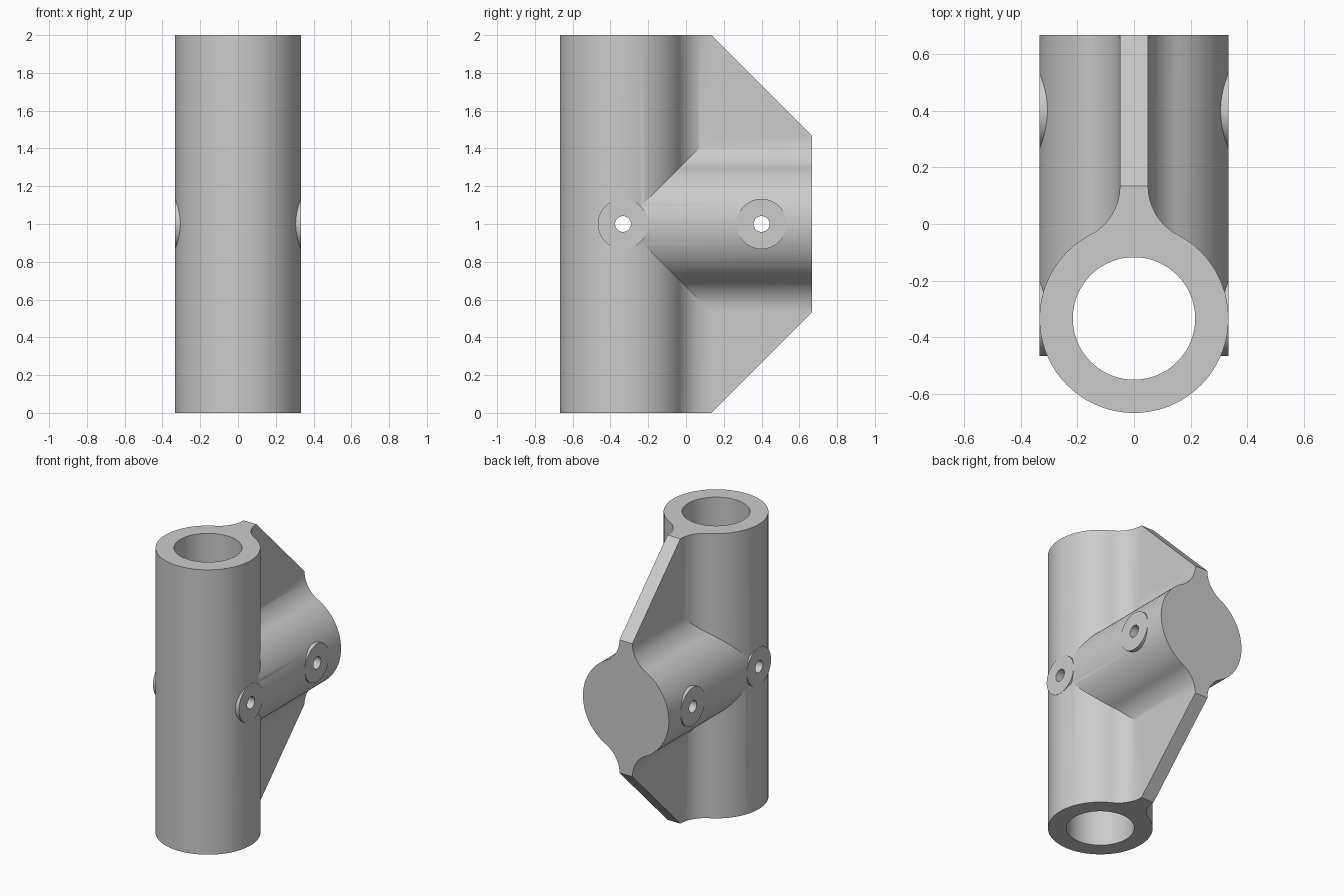
import bpy, bmesh
from math import sin, cos, pi, atan2, radians
from mathutils import Matrix, Vector

cube = bpy.data.objects.get("Cube")
if cube:
    bpy.data.objects.remove(cube, do_unlink=True)

R = 1 / 3          # outer radius of both tubes
BORE = 0.216       # inner radius
WEB = 0.05         # half thickness of the gusset
STEM = 0.4667      # distance from tube axis to the end of the fillet
AXIS_Y = -R        # upright tube axis
MID = 1.0          # height of the side tube axis
STEPS = 24

grey = bpy.data.materials.new("light_grey")
grey.use_nodes = True
colour = (0.6, 0.6, 0.6, 1)
grey.diffuse_color = colour
grey.node_tree.nodes["Principled BSDF"].inputs["Base Color"].default_value = colour


def prism(name, outline, depth, matrix):
    """Extrude a closed 2D outline along local z and place it."""
    bm = bmesh.new()
    face = bm.faces.new([bm.verts.new((u, v, 0)) for u, v in outline])
    grown = bmesh.ops.extrude_face_region(bm, geom=[face])["geom"]
    verts = [g for g in grown if isinstance(g, bmesh.types.BMVert)]
    bmesh.ops.translate(bm, verts=verts, vec=(0, 0, depth))
    bmesh.ops.recalc_face_normals(bm, faces=bm.faces)
    bm.transform(matrix)
    mesh = bpy.data.meshes.new(name)
    bm.to_mesh(mesh)
    bm.free()
    mesh.materials.append(grey)
    obj = bpy.data.objects.new(name, mesh)
    bpy.context.collection.objects.link(obj)
    return obj


def circle(radius, count):
    return [(radius * cos(2 * pi * i / count), radius * sin(2 * pi * i / count))
            for i in range(count)]


def filleted_half():
    """Half circle blending through two fillets into a stem, right to left."""
    r = (STEM ** 2 + WEB ** 2 - R ** 2) / (2 * (R - WEB))
    a = atan2(STEM, WEB + r)
    arc = [(R * cos(a * i / STEPS), R * sin(a * i / STEPS)) for i in range(STEPS)]
    for i in range(STEPS + 1):
        t = pi + a * (1 - i / STEPS)
        arc.append((WEB + r + r * cos(t), STEM + r * sin(t)))
    return arc + [(-u, v) for u, v in reversed(arc)]


def combine(target, tool, operation):
    mod = target.modifiers.new(operation.lower(), "BOOLEAN")
    mod.operation, mod.solver, mod.object = operation, "EXACT", tool
    bpy.context.view_layer.objects.active = target
    bpy.ops.object.modifier_apply(modifier=mod.name)
    bpy.data.objects.remove(tool, do_unlink=True)


def frame(x_axis, y_axis, z_axis, origin):
    m = Matrix((x_axis, y_axis, z_axis)).transposed().to_4x4()
    m.translation = Vector(origin)
    return m


X, Y, Z = Vector((1, 0, 0)), Vector((0, 1, 0)), Vector((0, 0, 1))
half = filleted_half()

# Upright tube with its fillet towards the back
lower = [(R * cos(pi + pi * i / 48), R * sin(pi + pi * i / 48)) for i in range(48)]
body = prism("pipe_tee", half + lower, 2, frame(X, Y, Z, (0, AXIS_Y, 0)))

# Side tube with fillets above and below
both = half[:-1] + [half[-1]] + [(-u, -v) for u, v in half]
outline = [p for i, p in enumerate(both) if (Vector(p) - Vector(both[i - 1])).length > 1e-5]
side = prism("side_tube", outline, 1, frame(X, Z, Y, (0, AXIS_Y, MID)))
combine(body, side, "UNION")

# Gusset plate joining the two tubes
end = AXIS_Y + STEM
gusset = [(-0.08, 0), (end, 0), (2 * R, MID - STEM), (2 * R, MID + STEM), (end, 2), (-0.08, 2)]
combine(body, prism("gusset", gusset, 2 * WEB, frame(Y, Z, X, (-WEB, 0, 0))), "UNION")

# Flat screw bosses on both flanks
hole_places = (AXIS_Y, 0.4)
for y in hole_places:
    boss = prism("boss", circle(0.133, 64), 0.668, frame(Y, Z, X, (-0.334, y, MID)))
    combine(body, boss, "UNION")

# Pipe bores and screw holes
combine(body, prism("upright_bore", circle(BORE, 96), 2.2, frame(X, Y, Z, (0, AXIS_Y, -0.1))), "DIFFERENCE")
combine(body, prism("side_bore", circle(BORE, 96), 1, frame(X, Z, Y, (0, -0.25, MID))), "DIFFERENCE")
for y in hole_places:
    hole = prism("hole", circle(0.042, 32), 1, frame(Y, Z, X, (-0.5, y, MID)))
    combine(body, hole, "DIFFERENCE")

bpy.ops.object.select_all(action="DESELECT")
body.select_set(True)
bpy.context.view_layer.objects.active = body
bpy.ops.object.shade_smooth_by_angle(angle=radians(25))
